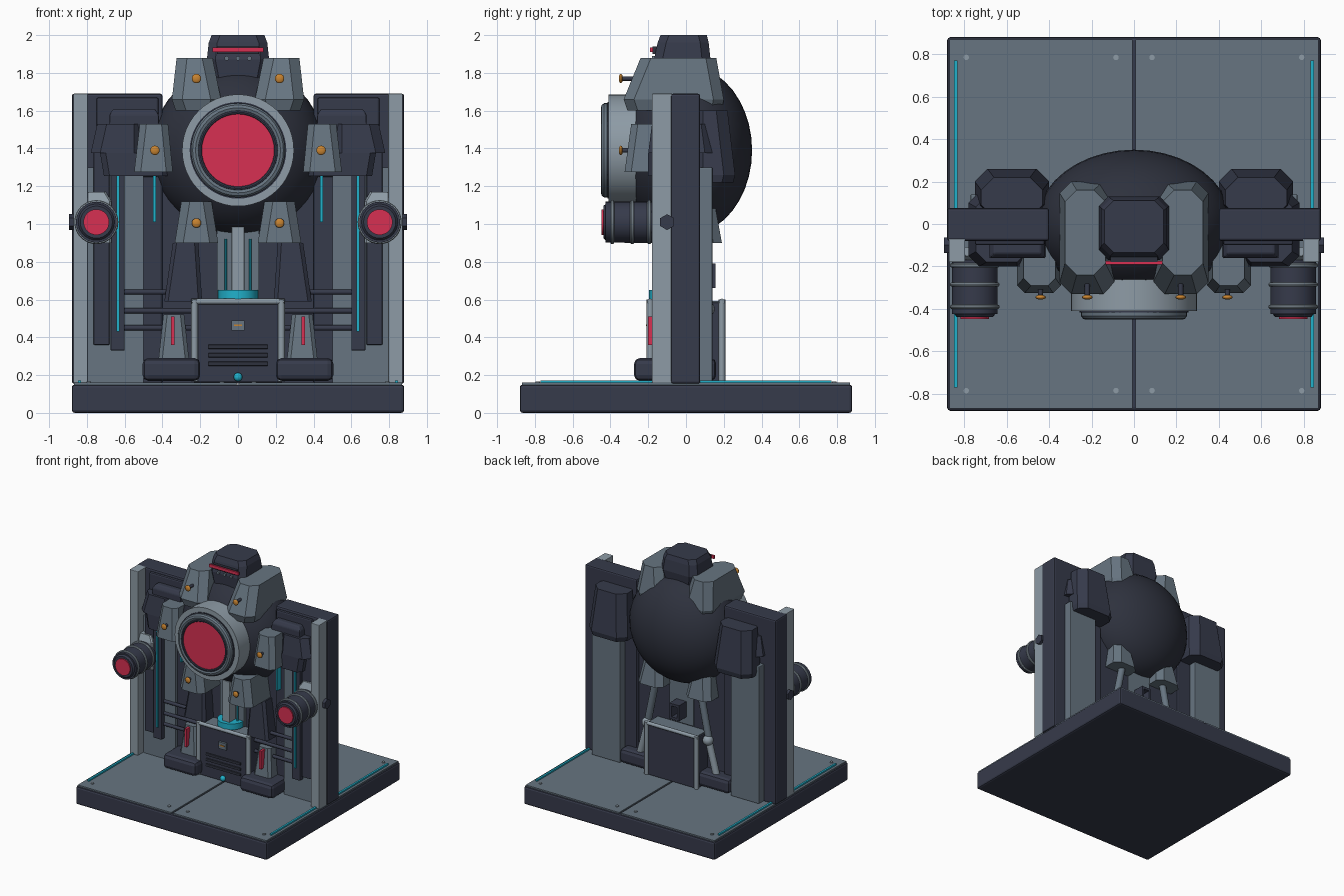
import bpy, bmesh, math
from mathutils import Vector, Matrix

if "Cube" in bpy.data.objects:
    bpy.data.objects.remove(bpy.data.objects["Cube"])


def material(name, rgb):
    m = bpy.data.materials.new(name)
    m.use_nodes = True
    m.diffuse_color = (*rgb, 1)
    m.node_tree.nodes["Principled BSDF"].inputs["Base Color"].default_value = (*rgb, 1)
    return m


DARK = material("dark navy", (.037, .043, .07))
SHELL = material("charcoal", (.027, .031, .047))
GREY = material("steel grey", (.135, .178, .22))
LIGHT = material("light steel", (.27, .33, .38))
RED = material("signal red", (.68, .03, .085))
CYAN = material("cyan", (.015, .44, .6))
AMBER = material("amber", (.58, .23, .03))


def finish(name, bm, mat, mirror=False, bevel=0, smooth=False):
    bmesh.ops.recalc_face_normals(bm, faces=bm.faces)
    mesh = bpy.data.meshes.new(name)
    bm.to_mesh(mesh)
    bm.free()
    mesh.materials.append(mat)
    if smooth:
        mesh.shade_smooth()
        mesh.set_sharp_from_angle(angle=math.radians(35))
    obj = bpy.data.objects.new(name, mesh)
    bpy.context.collection.objects.link(obj)
    if bevel:
        mod = obj.modifiers.new("Bevel", "BEVEL")
        mod.width, mod.segments = bevel, 2
    if mirror:
        obj.modifiers.new("Mirror", "MIRROR")
    return obj


def loft(name, sections, mat, chamfer=0, mirror=False, bevel=0):
    """Stack of rectangles (z, x0, x1, y0, y1) with optional cut corners."""
    bm = bmesh.new()
    rings = []
    for z, x0, x1, y0, y1 in sections:
        c = chamfer
        if c:
            pts = [(x0 + c, y0), (x1 - c, y0), (x1, y0 + c), (x1, y1 - c),
                   (x1 - c, y1), (x0 + c, y1), (x0, y1 - c), (x0, y0 + c)]
        else:
            pts = [(x0, y0), (x1, y0), (x1, y1), (x0, y1)]
        rings.append([bm.verts.new((x, y, z)) for x, y in pts])
    for a, b in zip(rings, rings[1:]):
        for i in range(len(a)):
            j = (i + 1) % len(a)
            bm.faces.new((a[i], a[j], b[j], b[i]))
    bm.faces.new(rings[0])
    bm.faces.new(rings[-1])
    return finish(name, bm, mat, mirror, bevel)


def box(name, x, y, z, mat, mirror=False, bevel=0):
    return loft(name, [(z[0], *x, *y), (z[1], *x, *y)], mat, 0, mirror, bevel)


def rod(name, a, b, r, mat, mirror=False, r2=None, seg=32):
    a, b = Vector(a), Vector(b)
    d = b - a
    mtx = Matrix.Translation((a + b) / 2) @ d.to_track_quat("Z", "Y").to_matrix().to_4x4()
    bm = bmesh.new()
    bmesh.ops.create_cone(bm, cap_ends=True, segments=seg, radius1=r,
                          radius2=r if r2 is None else r2, depth=d.length, matrix=mtx)
    return finish(name, bm, mat, mirror, smooth=True)


def ball(name, centre, radii, mat, mirror=False, seg=32):
    bm = bmesh.new()
    mtx = Matrix.Translation(centre) @ Matrix.Diagonal((*radii, 1))
    bmesh.ops.create_uvsphere(bm, u_segments=seg, v_segments=seg // 2, radius=1, matrix=mtx)
    return finish(name, bm, mat, mirror, smooth=True)


def ring(name, centre, major, minor, mat, mirror=False):
    """Torus facing the front, made by spinning a small circle."""
    bm = bmesh.new()
    c = Vector(centre)
    mtx = Matrix.Translation(c + Vector((major, 0, 0))) @ Matrix.Rotation(math.pi / 2, 4, "X")
    bmesh.ops.create_circle(bm, segments=10, radius=minor, matrix=mtx @ Matrix.Rotation(math.pi / 2, 4, "X"))
    bmesh.ops.spin(bm, geom=bm.edges[:], cent=c, axis=(0, 1, 0), angle=math.tau, steps=40)
    bmesh.ops.remove_doubles(bm, verts=bm.verts, dist=.0005)
    return finish(name, bm, mat, mirror, smooth=True)


# Floor base
box("base", (-.88, .88), (-.88, .88), (0, .15), DARK, bevel=.015)
box("floor_panel", (.008, .868), (-.868, .868), (.145, .16), GREY, True)
box("floor_light", (.832, .848), (-.77, .77), (.155, .172), CYAN, True)
for x in (.085, .79):
    for y in (-.785, .785):
        rod("floor_bolt", (x, y, .155), (x, y, .167), .013, LIGHT, True, seg=12)

# Back wall and its side columns
box("wall", (.4, .88), (-.08, .075), (.155, 1.69), DARK, True, .012)
box("wall_centre", (-.45, .45), (-.05, .05), (.155, 1.6), DARK)
box("edge_column", (.795, .872), (-.18, -.07), (.16, 1.69), LIGHT, True, .004)
box("front_column", (.5, .795), (-.11, -.07), (.16, 1.3), GREY, True)
box("outer_slab", (.68, .765), (-.135, -.1), (.36, 1.4), DARK, True, .006)
box("inner_slab", (.6, .675), (-.15, -.1), (.33, 1.3), DARK, True, .006)
box("column_light", (.628, .642), (-.16, -.145), (.43, 1.27), CYAN, True)
box("back_column", (.51, .77), (.06, .14), (.16, 1.3), GREY, True, .006)
box("wall_inset", (.42, .75), (-.1, -.07), (1.25, 1.67), DARK, True, .012)
box("wall_light", (.435, .45), (-.12, -.04), (1.01, 1.28), CYAN, True)
for z in (.45, .54, .64):
    rod("wall_pipe", (.2, -.11, z), (.6, -.11, z), .014, DARK, True, seg=12)

# Shoulder housings
loft("shoulder_upper", [(1.26, .4, .69, -.16, 0), (1.58, .42, .68, -.16, 0), (1.61, .44, .66, -.14, 0)], DARK, 0, True, .008)
loft("shoulder_outer", [(1.375, .5, .78, -.2, .15), (1.53, .5, .745, -.18, .13)], DARK, .05, True)
loft("shoulder_lower", [(1.255, .37, .71, -.2, -.02), (1.375, .37, .73, -.2, -.02)], DARK, .03, True)
loft("shoulder_back", [(1.22, .41, .74, .03, .25), (1.26, .4, .75, .03, .26), (1.6, .43, .72, .03, .22)], DARK, .06, True)

# Round core and its clamps
ball("core", (0, 0, 1.39), (.46, .35, .45), SHELL, seg=40)
loft("upper_clamp", [(1.6, .1, .33, -.31, .19), (1.66, .09, .35, -.33, .2), (1.88, .135, .325, -.24, .16)], GREY, .055, True)
loft("lower_clamp", [(.9, .105, .335, -.325, .19), (1.12, .14, .3, -.31, .15)], GREY, .045, True)
loft("side_clamp", [(1.275, .345, .55, -.325, -.08), (1.53, .37, .52, -.29, -.08)], GREY, .035, True)
for x, z in ((.22, 1.77), (.22, 1.005), (.44, 1.39)):
    rod("clamp_bolt_stem", (x, -.24, z), (x, -.335, z), .012, DARK, True, seg=12)
    ball("clamp_bolt", (x, -.345, z), (.025, .011, .025), AMBER, True, 16)

# Front lens
rod("lens_housing", (0, -.25, 1.39), (0, -.41, 1.39), .296, LIGHT, seg=48)
rod("lens_recess", (0, -.4, 1.39), (0, -.416, 1.39), .256, DARK, seg=48)
ring("lens_rim", (0, -.425, 1.39), .225, .026, GREY)
ring("lens_seal", (0, -.437, 1.39), .202, .013, DARK)
rod("lens", (0, -.4, 1.39), (0, -.444, 1.39), .196, RED, seg=48)

# Head
loft("head", [(1.74, -.14, .14, -.16, .11), (1.87, -.165, .165, -.17, .13), (1.96, -.155, .155, -.15, .12), (2, -.14, .14, -.135, .11)], DARK, .045)
box("visor", (-.135, .135), (-.19, -.175), (1.91, 1.935), RED)
box("visor_mount", (-.11, .11), (-.178, -.13), (1.9, 1.94), SHELL)
for x in (-.06, 0, .06):
    rod("head_stud", (x, -.15, 1.877), (x, -.18, 1.877), .012, GREY, seg=12)

# Side lamps
BX, BZ = .75, 1.01
loft("lamp_bracket", [(.9, .67, .83, -.17, -.08), (1.12, .67, .83, -.17, -.08), (1.17, .7, .8, -.15, -.08)], LIGHT, .01, True)
rod("lamp_pivot", (.8, -.1, BZ), (.895, -.1, BZ), .042, DARK, True, seg=6)
rod("lamp_body", (BX, -.16, BZ), (BX, -.425, BZ), .108, DARK, True)
rod("lamp_front", (BX, -.42, BZ), (BX, -.438, BZ), .1, DARK, True, .085)
for y in (-.195, -.285, -.39):
    ring("lamp_band", (BX, y, BZ), .106, .011, LIGHT, True)
rod("lamp_lens", (BX, -.43, BZ), (BX, -.447, BZ), .068, RED, True)

# Legs and feet
loft("upper_leg", [(.59, .19, .39, -.17, -.03), (.9, .21, .345, -.15, -.03)], DARK, .02, True)
loft("lower_leg", [(.2, .25, .43, -.19, -.03), (.52, .285, .395, -.15, -.03)], GREY, .02, True)
box("shin_light", (.335, .354), (-.2, -.15), (.36, .51), RED, True)
box("foot", (.2, .505), (-.275, .16), (.17, .29), DARK, True, .03)
rod("back_thigh_strut", (.2, .1, .95), (.28, .1, .56), .028, GREY, True, seg=12)
rod("back_shin_strut", (.28, .1, .54), (.36, .1, .24), .028, LIGHT, True, seg=12)
ball("back_knee", (.28, .11, .55), (.042, .042, .042), LIGHT, True, 16)

# Central column above the console
box("spine_panel", (-.11, .11), (-.08, .06), (.6, .98), GREY)
box("spine_post", (-.034, .034), (-.16, -.07), (.58, .985), LIGHT, bevel=.004)
rod("spine_light", (.065, -.1, .6), (.065, -.1, .92), .008, CYAN, True, seg=10)
rod("spine_glow", (0, -.09, .6), (0, -.09, .65), .105, CYAN, seg=24)
box("back_handle_side", (.025, .045), (.05, .155), (.66, .79), DARK, True)
for z in (.66, .77):
    box("back_handle_bar", (-.045, .045), (.05, .155), (z, z + .02), DARK)

# Console
box("console", (-.235, .235), (-.19, .19), (.16, .585), DARK, bevel=.008)
box("console_top", (-.225, .225), (-.18, .18), (.58, .592), GREY)
for y in (-.19, .19):
    rod("console_post", (.23, y, .165), (.23, y, .6), .018, LIGHT, True, seg=12)
    rod("console_rail", (-.245, y, .59), (.245, y, .59), .015, LIGHT, seg=12)
for z in (.26, .305, .35):
    box("console_vent", (-.16, .16), (-.2, -.185), (z - .011, z + .011), SHELL, bevel=.004)
box("console_badge", (-.034, .034), (-.208, -.185), (.435, .49), GREY)
box("badge_bar", (-.02, .02), (-.213, -.2), (.46, .469), AMBER)
ball("console_knob", (0, -.2, .19), (.023, .02, .023), CYAN, seg=16)
